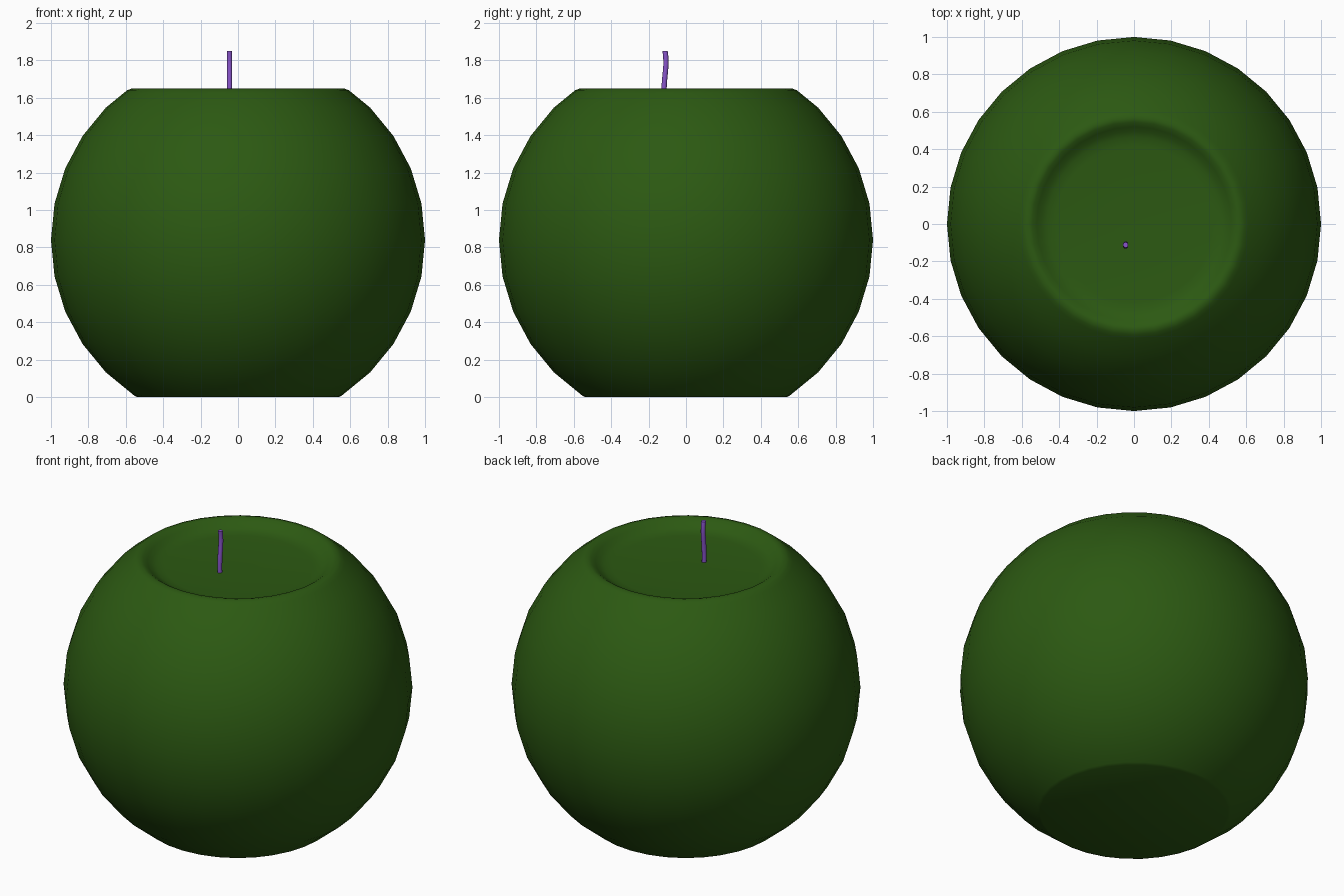
import bpy, bmesh, math
from mathutils import Vector

if "Cube" in bpy.data.objects:
    bpy.data.objects.remove(bpy.data.objects["Cube"])

SEGS, CZ = 32, 0.84


def material(name, rgb):
    m = bpy.data.materials.new(name)
    m.diffuse_color = (*rgb, 1)
    m.use_nodes = True
    m.node_tree.nodes["Principled BSDF"].inputs["Base Color"].default_value = m.diffuse_color
    return m


def make_object(name, bm, mat, angle):
    bmesh.ops.recalc_face_normals(bm, faces=bm.faces)
    me = bpy.data.meshes.new(name)
    bm.to_mesh(me)
    bm.free()
    me.materials.append(mat)
    ob = bpy.data.objects.new(name, me)
    bpy.context.collection.objects.link(ob)
    bpy.ops.object.select_all(action='DESELECT')
    ob.select_set(True)
    bpy.context.view_layer.objects.active = ob
    bpy.ops.object.shade_smooth_by_angle(angle=math.radians(angle))
    return ob


def skin(bm, rings):
    """Bridge successive vertex rings and cap both ends."""
    for a, b in zip(rings, rings[1:]):
        n = len(a)
        for i in range(n):
            j = (i + 1) % n
            bm.faces.new((a[i], a[j], b[j], b[i]))
    bm.faces.new(rings[0][::-1])
    bm.faces.new(rings[-1])


def ring(bm, c, r, n):
    return [bm.verts.new(Vector(c) + Vector((r * math.cos(t), r * math.sin(t), 0)))
            for t in (2 * math.pi * i / n for i in range(n))]


# Candle body: 32 x 16 sphere cut flat below, with a rounded rim and shallow dish
step = math.pi / 16
profile = [(0.539, 0.0), (0.556, 0.009)]
profile += [(math.cos(k * step), CZ + math.sin(k * step)) for k in range(-4, 5)]
profile += [(0.612, 1.625), (0.592, 1.641), (0.567, 1.65), (0.545, 1.645),
            (0.52, 1.627), (0.495, 1.609), (0.465, 1.597), (0.42, 1.592), (0.1, 1.59)]
bm = bmesh.new()
skin(bm, [ring(bm, (0, 0, z), r, SEGS) for r, z in profile])
make_object("candle_body", bm, material("green_wax", (0.025, 0.1, 0.006)), 40)

# Wick: thin, slightly bent tube standing in the dish
path = [(-0.117, 1.57), (-0.118, 1.64), (-0.115, 1.69), (-0.110, 1.74),
        (-0.107, 1.78), (-0.108, 1.82), (-0.112, 1.85)]
bm = bmesh.new()
skin(bm, [ring(bm, (-0.045, y, z), 0.014, 12) for y, z in path])
make_object("wick", bm, material("purple_wick", (0.25, 0.09, 0.6)), 40)
